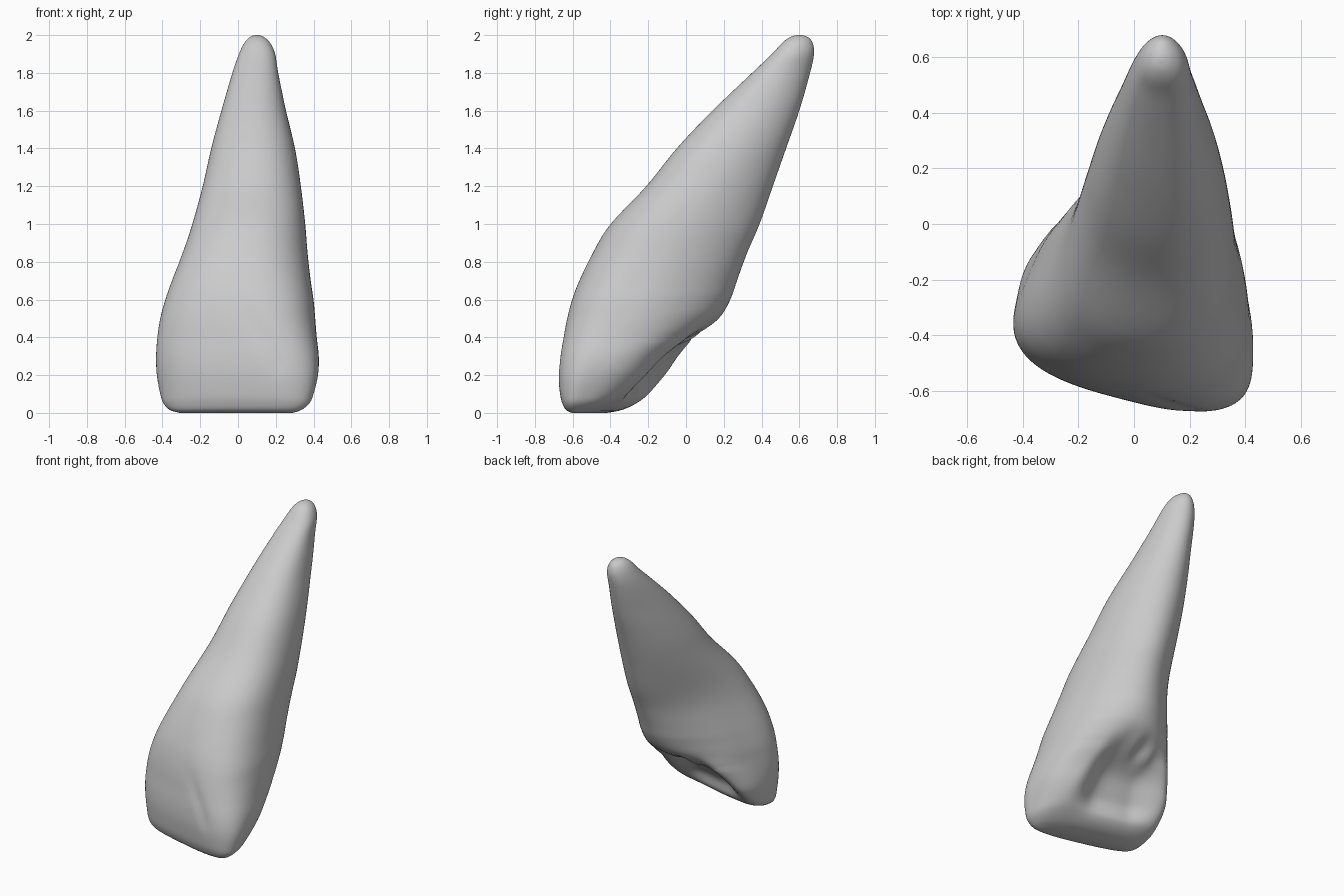
import bpy, bmesh
from math import sin, cos, pi, exp

if "Cube" in bpy.data.objects:
    bpy.data.objects.remove(bpy.data.objects["Cube"])

# Profile of the tooth: z, left x, right x, front y, back y
ROWS = [
    (0.00, -0.31, 0.29, -0.605, -0.42),
    (0.015, -0.36, 0.335, -0.635, -0.34),
    (0.05, -0.395, 0.378, -0.655, -0.26),
    (0.10, -0.412, 0.40, -0.667, -0.19),
    (0.20, -0.43, 0.424, -0.675, -0.10),
    (0.30, -0.434, 0.428, -0.668, -0.03),
    (0.40, -0.427, 0.417, -0.65, 0.06),
    (0.50, -0.412, 0.409, -0.63, 0.175),
    (0.60, -0.385, 0.40, -0.603, 0.235),
    (0.70, -0.35, 0.385, -0.565, 0.27),
    (0.85, -0.292, 0.368, -0.492, 0.325),
    (1.00, -0.242, 0.356, -0.40, 0.39),
    (1.20, -0.187, 0.333, -0.21, 0.46),
    (1.40, -0.142, 0.302, -0.05, 0.53),
    (1.60, -0.088, 0.254, 0.14, 0.60),
    (1.80, -0.03, 0.213, 0.35, 0.657),
    (1.90, 0.005, 0.197, 0.455, 0.678),
    (1.96, 0.034, 0.17, 0.51, 0.67),
    (1.99, 0.063, 0.137, 0.552, 0.645),
    (2.00, 0.09, 0.11, 0.588, 0.61),
]
SEGMENTS, STEPS = 112, 5


def smooth(a, b, x):
    t = max(0.0, min(1.0, (x - a) / (b - a)))
    return t * t * (3 - 2 * t)


def mix(a, b, t):
    return a + (b - a) * t


def spline(p, q, r, s, t):
    return 0.5 * (2 * q + (r - p) * t + (2 * p - 5 * q + 4 * r - s) * t * t
                  + (3 * q - p - 3 * r + s) * t ** 3)


def power(c, n):
    return (1 if c >= 0 else -1) * abs(c) ** (2 / n)


def refit(values, lo, hi):
    a, b = min(values), max(values)
    return [lo + (v - a) / (b - a) * (hi - lo) for v in values]


def blob(x, z, cx, cz, r):
    return exp(-((x - cx) ** 2 + (z - cz) ** 2) / (r * r))


def outline(z):
    """Unit cross-section: squarish in front, narrowing behind the neck."""
    root = smooth(0.35, 1.1, z)
    neck = smooth(0.2, 0.6, z)
    back_n = mix(2.7, 2.0, neck)
    taper = mix(0.06, 0.22, neck) - 0.10 * smooth(0.8, 1.4, z)
    lean = (0.22 * smooth(0.08, 0.55, z) - 0.10 * smooth(0.8, 1.4, z)) * (1 - smooth(1.6, 1.9, z))
    for i in range(SEGMENTS):
        a = 2 * pi * i / SEGMENTS
        front_n = mix(2.5 if cos(a) > 0 else 3.1, 2.2, root)
        n = back_n if sin(a) > 0 else front_n
        u, v = power(cos(a), n), power(sin(a), n)
        yield u, v, u * (1 - taper * v) + lean * v


def section(row):
    z, xl, xr, yf, yb = row
    skew = mix(0.22, 0.12, smooth(0.35, 1.0, z)) * (1 - smooth(1.5, 1.9, z))
    w, mid = (xr - xl) / 2, (xl + xr) / 2
    h = max(0.01, (yb - yf) / 2 - 0.75 * skew * w)
    shape = list(outline(z))
    xs = refit([s[2] for s in shape], xl, xr)
    ys = refit([h * s[1] - skew * (x - mid) for x, s in zip(xs, shape)], yf, yb)
    top = smooth(0.12, 0.46, z)
    tall = smooth(0.0, 0.19, z) * (1 - smooth(0.30, 0.50, z))
    groove_x = 0.21 - 0.15 * smooth(0.22, 0.58, z)
    groove = 0.010 * smooth(0.15, 0.28, z) * (1 - smooth(0.45, 0.62, z))
    out = []
    for x, y, (u, v, _) in zip(xs, ys, shape):
        # scooped hollow behind the crown, narrowing upward
        off = abs(x - mix(-0.04, 0.0, top)) / mix(0.35, 0.25, top)
        back = smooth(0.1, 0.6, v)
        y -= 0.15 * (1 - smooth(0.3, 1.0, off)) * tall * back
        # small nodules at the top of the hollow
        y += back * (0.045 * blob(x, z, -0.09, 0.39, 0.035)
                     - 0.03 * blob(x, z, -0.02, 0.42, 0.035)
                     + 0.025 * blob(x, z, 0.05, 0.41, 0.035))
        # faint slanted groove on the front face
        y += groove * exp(-((x - groove_x) / 0.035) ** 2) * smooth(0.3, 0.8, -v)
        out.append(y)
    # keep the rear rim at its full reach without disturbing the front
    lost = yb - max(out)
    return [(x, y + 0.7 * lost * smooth(0.0, 0.7, s[1]), z)
            for x, y, s in zip(xs, out, shape)]


# Loft the sections into one closed skin
levels = []
for k in range(len(ROWS) - 1):
    quad = [ROWS[max(0, min(len(ROWS) - 1, k + d))] for d in (-1, 0, 1, 2)]
    for s in range(STEPS):
        levels.append([spline(*c, s / STEPS) for c in zip(*quad)])
levels.append(ROWS[-1])

bm = bmesh.new()
rings = [[bm.verts.new(p) for p in section(r)] for r in levels]
for a, b in zip(rings, rings[1:]):
    for i in range(SEGMENTS):
        j = (i + 1) % SEGMENTS
        bm.faces.new((a[i], a[j], b[j], b[i]))
bm.faces.new(rings[0][::-1])
bm.faces.new(rings[-1])
bmesh.ops.recalc_face_normals(bm, faces=bm.faces)
for f in bm.faces:
    f.smooth = True

mesh = bpy.data.meshes.new("tooth")
bm.to_mesh(mesh)
bm.free()
tooth = bpy.data.objects.new("tooth", mesh)
bpy.context.collection.objects.link(tooth)
relax = tooth.modifiers.new("relax", 'SMOOTH')
relax.factor, relax.iterations = 0.5, 4
